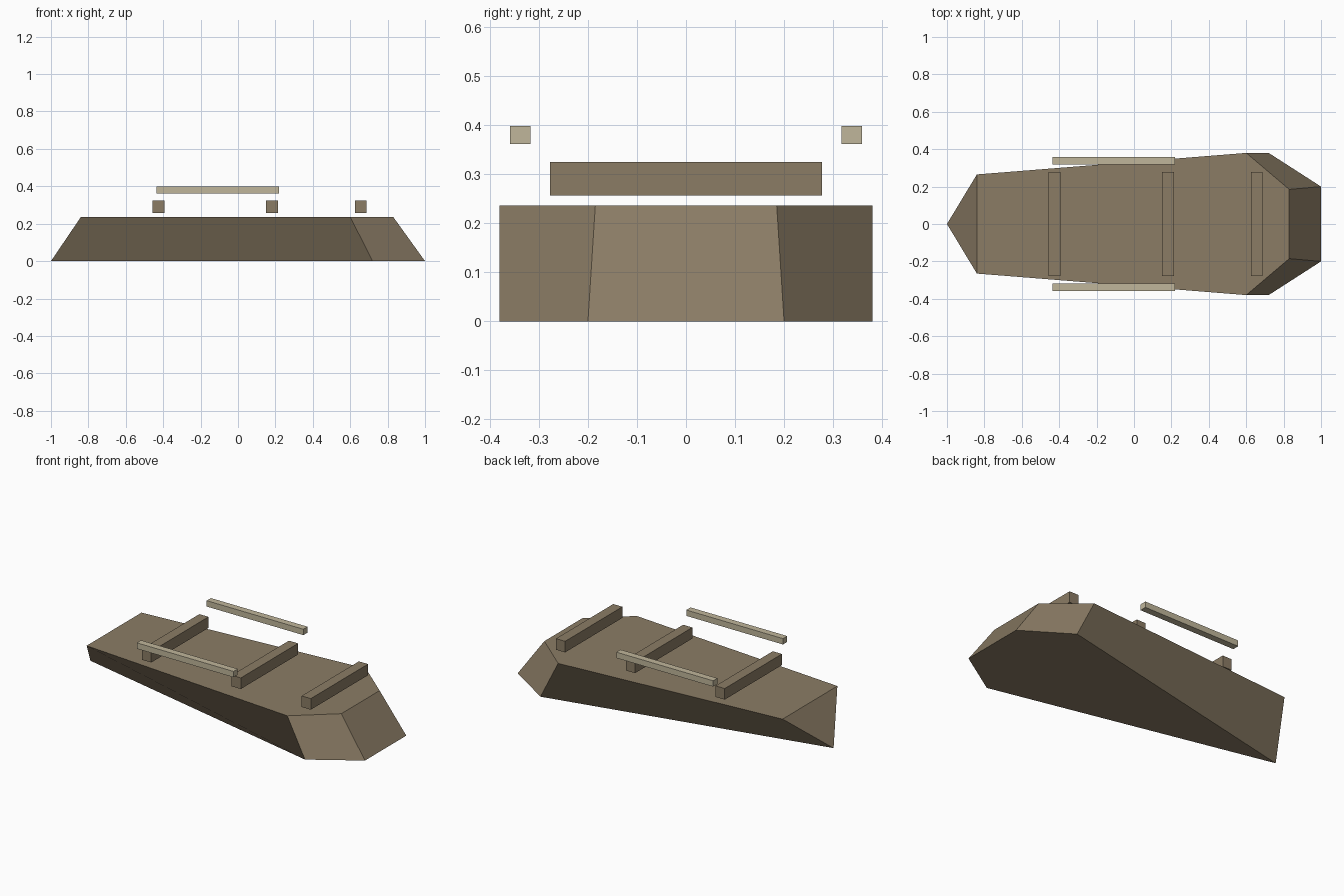
import bpy
import bmesh

cube = bpy.data.objects.get("Cube")
if cube:
    bpy.data.objects.remove(cube, do_unlink=True)


def material(name, rgb):
    mat = bpy.data.materials.new(name)
    mat.use_nodes = True
    colour = (*rgb, 1)
    mat.diffuse_color = colour
    mat.node_tree.nodes["Principled BSDF"].inputs["Base Color"].default_value = colour
    return mat


def add_object(name, bm, mat):
    mesh = bpy.data.meshes.new(name)
    bm.to_mesh(mesh)
    bm.free()
    mesh.materials.append(mat)
    obj = bpy.data.objects.new(name, mesh)
    bpy.context.collection.objects.link(obj)
    return obj


def box(name, centre, size, mat):
    bm = bmesh.new()
    bmesh.ops.create_cube(bm, size=1)
    bmesh.ops.scale(bm, vec=size, verts=bm.verts)
    bmesh.ops.translate(bm, vec=centre, verts=bm.verts)
    return add_object(name, bm, mat)


brown = material("weathered brown", (0.258, 0.202, 0.130))
tan = material("pale tan", (0.527, 0.468, 0.328))

# Hull: pointed keel tip at one end, raked faceted stern at the other
DECK = 0.236
corners = {
    "bow": (-0.84, 0.265, DECK),
    "shoulder": (0.60, 0.38, DECK),
    "stern_top": (0.83, 0.185, DECK),
    "chine": (0.72, 0.38, 0),
    "stern_low": (1.0, 0.20, 0),
}
bm = bmesh.new()
tip = bm.verts.new((-1, 0, 0))
front, back = {}, {}
for key, (x, y, z) in corners.items():
    front[key] = bm.verts.new((x, -y, z))
    back[key] = bm.verts.new((x, y, z))

# Long sides and stern quarters, mirrored front to back
f, b = front, back
bm.faces.new((f["chine"], f["shoulder"], f["bow"], tip))
bm.faces.new((b["chine"], tip, b["bow"], b["shoulder"]))
bm.faces.new((f["chine"], f["stern_low"], f["stern_top"], f["shoulder"]))
bm.faces.new((b["chine"], b["shoulder"], b["stern_top"], b["stern_low"]))
# Bow plate, transom, deck and bottom
bm.faces.new((tip, f["bow"], b["bow"]))
bm.faces.new((f["stern_low"], b["stern_low"], b["stern_top"], f["stern_top"]))
bm.faces.new((f["bow"], f["shoulder"], f["stern_top"],
              b["stern_top"], b["shoulder"], b["bow"]))
bm.faces.new((tip, b["chine"], b["stern_low"], f["stern_low"], f["chine"]))
add_object("hull", bm, brown)

# Cross benches floating over the deck
for label, x in (("bow", -0.425), ("middle", 0.182), ("stern", 0.656)):
    box(label + "_bench", (x, 0, 0.291), (0.062, 0.554, 0.068), brown)

# Side rails
for label, side in (("front", -1), ("back", 1)):
    box(label + "_rail", (-0.107, side * 0.338, 0.38), (0.655, 0.041, 0.036), tan)
